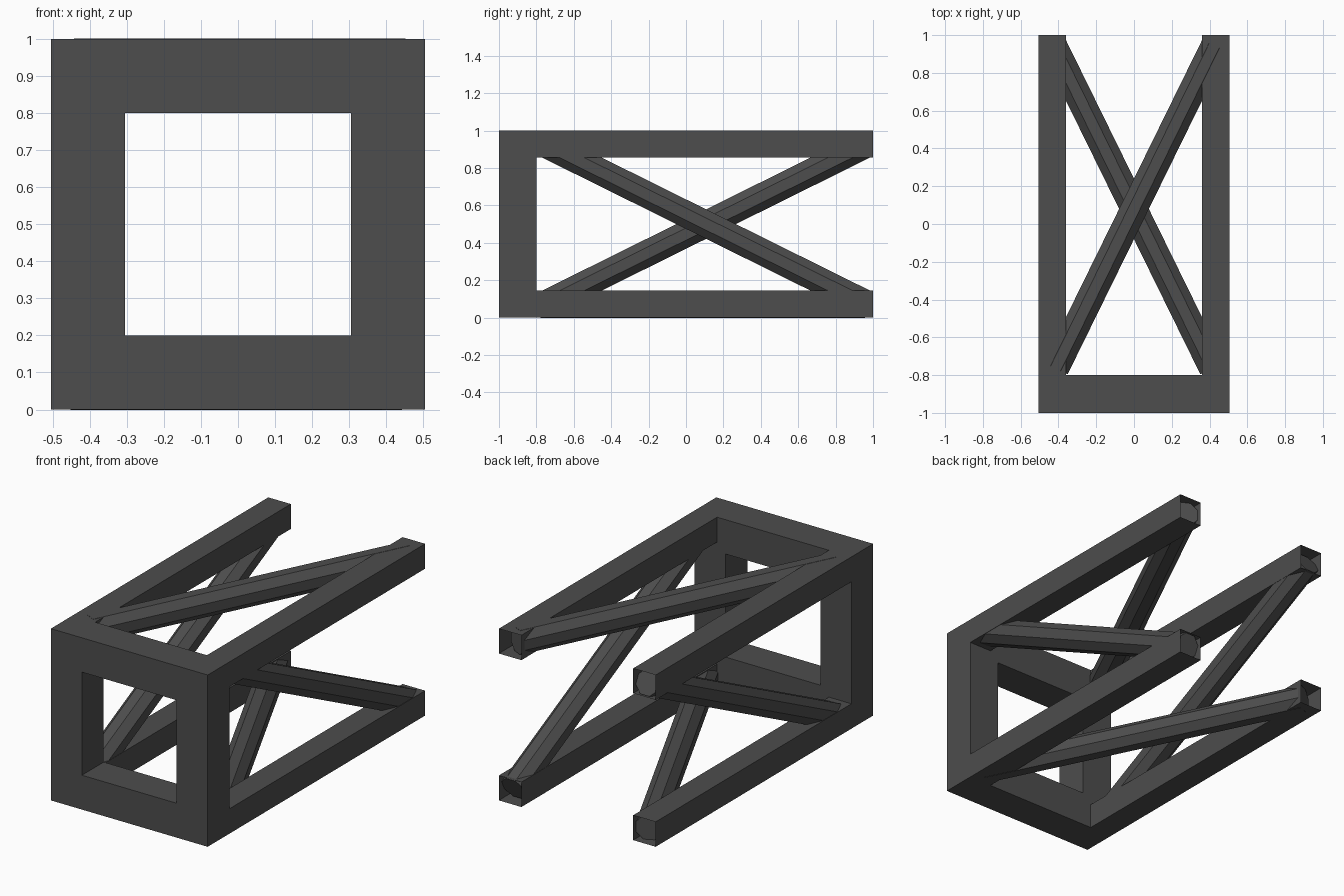
import bpy, bmesh
from math import pi, cos, sin
from mathutils import Vector

if "Cube" in bpy.data.objects:
    bpy.data.objects.remove(bpy.data.objects["Cube"])

W, H, ZC = 0.505, 0.5, 0.5          # half width, half height, mid height
RAIL = 0.145                        # rail thickness
FRONT, RING, BACK = -1.0, -0.8, 1.0

mat = bpy.data.materials.new("dark_metal")
mat.diffuse_color = (0.075, 0.075, 0.075, 1)
mat.use_nodes = True
mat.node_tree.nodes["Principled BSDF"].inputs["Base Color"].default_value = mat.diffuse_color


def make(name, bm):
    me = bpy.data.meshes.new(name)
    bm.to_mesh(me)
    bm.free()
    me.materials.append(mat)
    ob = bpy.data.objects.new(name, me)
    bpy.context.collection.objects.link(ob)
    return ob


def rect(bm, cx, cz, hx, hz, y):
    return [bm.verts.new((cx + sx * hx, y, cz + sz * hz))
            for sx, sz in ((-1, -1), (1, -1), (1, 1), (-1, 1))]


def bridge(bm, a, b):
    n = len(a)
    for i in range(n):
        j = (i + 1) % n
        bm.faces.new((a[i], a[j], b[j], b[i]))


# front frame: square ring with a window
bm = bmesh.new()
loops = [rect(bm, 0, ZC, W - d, H - d, y)
         for d, y in ((0, FRONT), (0, RING), (0.2, RING), (0.2, FRONT))]
for i in range(4):
    bridge(bm, loops[i], loops[(i + 1) % 4])
bmesh.ops.recalc_face_normals(bm, faces=bm.faces)
make("front_frame", bm)

# four hollow corner rails, open at the back
h = RAIL / 2
for side, sx in (("left", -1), ("right", 1)):
    for level, sz in (("bottom", -1), ("top", 1)):
        bm = bmesh.new()
        c = (sx * (W - h), ZC + sz * (H - h))
        bridge(bm, rect(bm, *c, h, h, RING), rect(bm, *c, h, h, BACK))
        make(f"{level}_{side}_rail", bm)


def brace(name, p, q, normal, radius=0.0765):
    """Eight-sided bar with a flat facing along the panel normal."""
    p, q, n = Vector(p), Vector(q), Vector(normal)
    s = (q - p).normalized().cross(n)
    bm = bmesh.new()
    ends = []
    for c in (p, q):
        ends.append([bm.verts.new(c + radius * (n * cos(a) + s * sin(a)))
                     for a in ((i + 0.5) * pi / 4 for i in range(8))])
        bm.faces.new(ends[-1])
    bridge(bm, *ends)
    bmesh.ops.recalc_face_normals(bm, faces=bm.faces)
    make(name, bm)


# diagonal braces, turning round the frame panel by panel
for s, flat, upright in ((1, "top", "right"), (-1, "bottom", "left")):
    z = ZC + s * 0.4305
    brace(flat + "_brace", (-s * 0.415, -0.765, z), (s * 0.425, 0.945, z), (0, 0, s))
    x = s * 0.432
    brace(upright + "_brace", (x, -0.74, ZC + s * 0.42), (x, 0.965, ZC - s * 0.425), (s, 0, 0))
